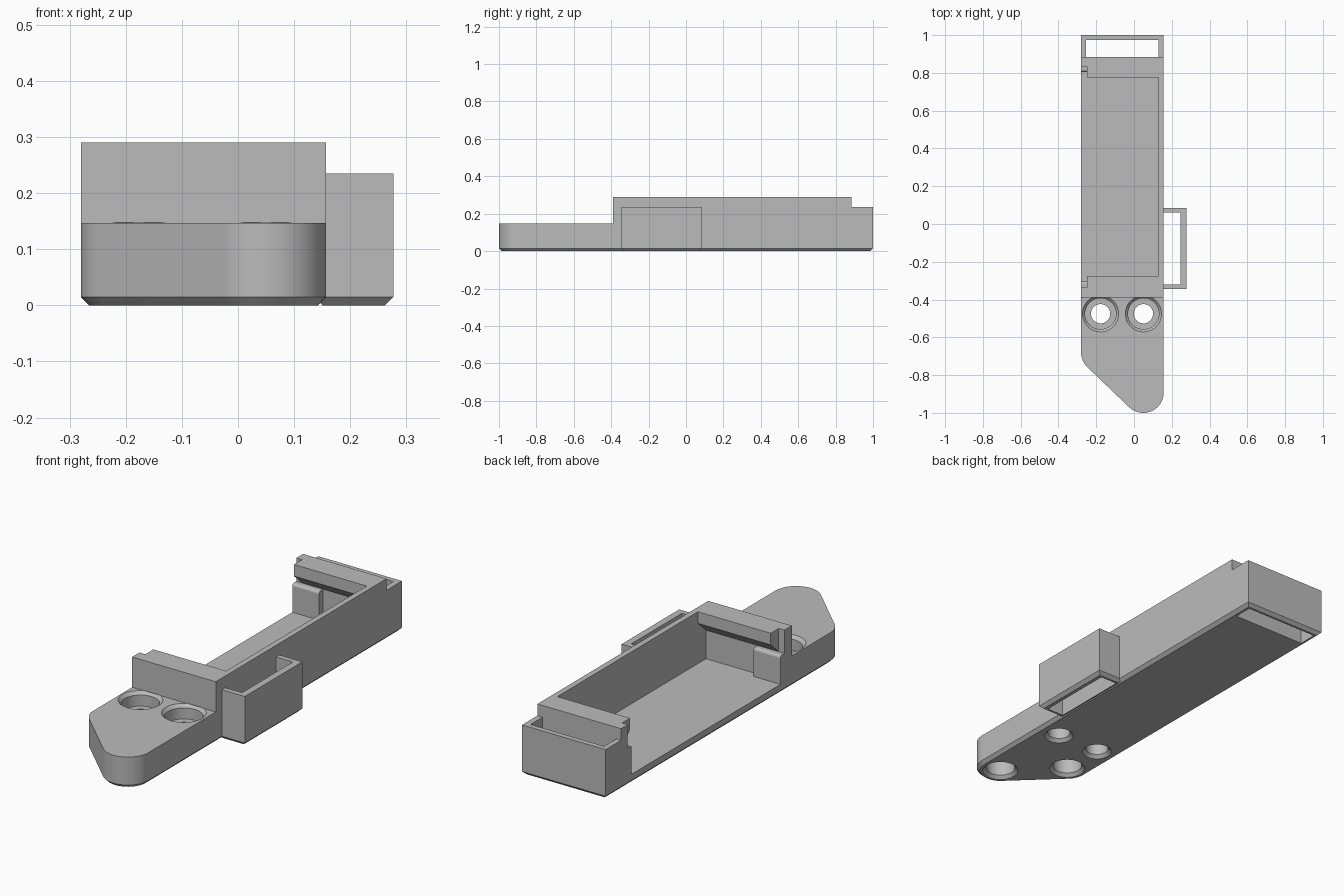
import bpy
from math import cos, sin, pi, radians
from mathutils import Vector

if "Cube" in bpy.data.objects:
    bpy.data.objects.remove(bpy.data.objects["Cube"])

grey = bpy.data.materials.new("plain grey")
grey.use_nodes = True
grey.diffuse_color = (0.5, 0.5, 0.5, 1)
grey.node_tree.nodes["Principled BSDF"].inputs["Base Color"].default_value = (0.5, 0.5, 0.5, 1)

L, R = -0.28, 0.157          # body sides
FRONT, BACK = -0.39, 0.885   # tray ends
CH = 0.015                   # bottom chamfer


def loft(name, rings):
    """Closed solid through rings of equal length."""
    n = len(rings[0])
    verts = [p for ring in rings for p in ring]
    faces = [tuple(reversed(range(n))), tuple(range(len(verts) - n, len(verts)))]
    for k in range(len(rings) - 1):
        for i in range(n):
            j = (i + 1) % n
            faces.append((k * n + i, k * n + j, k * n + n + j, k * n + n + i))
    mesh = bpy.data.meshes.new(name)
    mesh.from_pydata(verts, [], faces)
    mesh.materials.append(grey)
    obj = bpy.data.objects.new(name, mesh)
    bpy.context.collection.objects.link(obj)
    return obj


def inset(pts, d):
    """Offset a counter-clockwise convex outline inwards."""
    out = []
    for i, p in enumerate(pts):
        a = (p - pts[i - 1]).normalized()
        b = (pts[(i + 1) % len(pts)] - p).normalized()
        na, nb = Vector((-a.y, a.x)), Vector((-b.y, b.x))
        out.append(p + (na + nb) * d / (1 + na.dot(nb)))
    return out


def prism(name, pts, top):
    """Upright solid with a chamfered bottom edge."""
    pts = [Vector(p) for p in pts]
    rings = [(inset(pts, CH), 0), (pts, CH), (pts, top)]
    return loft(name, [[(p.x, p.y, z) for p in ring] for ring, z in rings])


def box(name, x0, x1, y0, y1, z0, z1):
    outline = [(x0, y0), (x1, y0), (x1, y1), (x0, y1)]
    return loft(name, [[(x, y, z) for x, y in outline] for z in (z0, z1)])


def bore(x, y, steps):
    """Round cutter from (radius, height) steps."""
    n = 48
    return loft("bore", [[(x + r * cos(2 * pi * i / n), y + r * sin(2 * pi * i / n), z)
                          for i in range(n)] for r, z in steps])


def combine(obj, other, operation="DIFFERENCE"):
    mod = obj.modifiers.new("boolean", "BOOLEAN")
    mod.operation, mod.object, mod.solver = operation, other, "EXACT"
    bpy.context.view_layer.update()
    mesh = bpy.data.meshes.new_from_object(obj.evaluated_get(bpy.context.evaluated_depsgraph_get()))
    obj.modifiers.clear()
    obj.data = mesh
    bpy.data.objects.remove(other)


def arc(cx, cy, r, a0, a1, n=20):
    return [(cx + r * cos(radians(a0 + (a1 - a0) * i / n)),
             cy + r * sin(radians(a0 + (a1 - a0) * i / n))) for i in range(n + 1)]


# Main body: rounded slanted nose and square back
rad = 0.108
nose = [(L + rad, -0.68), (R - rad, -1 + rad)]
outline = (arc(*nose[0], rad, 180, 226) + arc(*nose[1], rad, 226, 360)
           + [(R, 1), (L, 1)])
body = prism("holder_body", outline, 0.29)

# Lower the nose plate and the rear loop
combine(body, box("nose_cut", -1, 1, -2, FRONT, 0.147, 1))
combine(body, box("rear_cut", -1, 1, BACK, 2, 0.235, 1))
combine(body, box("rear_slot", L + 0.025, R - 0.027, BACK, 0.975, -1, 1))

# Side-open tray under overhanging lips
mid = 0.25
half = [(0.585, 0.045), (0.585, 0.18), (0.525, 0.235), (0.525, 0.4)]
profile = [(mid + y, z) for y, z in half] + [(mid - y, z) for y, z in reversed(half)]
combine(body, loft("tray_cut", [[(x, y, z) for y, z in profile] for x in (-0.5, 0.13)]))
combine(body, box("lip_end_cut", -0.5, -0.25, mid - 0.585, mid + 0.585, 0.045, 1))

# Screw holes with recessed heads
for x in (-0.177, 0.05):
    combine(body, bore(x, -0.475, [(0.081, -CH), (0.051, CH), (0.051, 0.08), (0.082, 0.08),
                                   (0.082, 0.132), (0.097, 0.148)]))

# Blind pockets under the nose
for x, y in nose:
    combine(body, bore(x, y, [(0.095, -CH), (0.066, CH), (0.066, 0.11)]))

# Side loop
loop = prism("side_loop", [(0.136, -0.345), (0.277, -0.345), (0.277, 0.085), (0.136, 0.085)], 0.235)
combine(loop, box("loop_slot", R, 0.245, -0.32, 0.06, -1, 1))
combine(body, loop, "UNION")

# Rounded retaining bumps on the tray end walls
for name, s in (("front_bump", -1), ("back_bump", 1)):
    y0, y1 = sorted((mid + s * 0.555, mid + s * 0.59))
    bump = box(name, L, -0.14, y0, y1, 0.04, 0.18)
    bevel = bump.modifiers.new("rounding", "BEVEL")
    bevel.width, bevel.segments = 0.012, 4
    weight = bump.data.attributes.new("bevel_weight_edge", "FLOAT", "EDGE")
    inner = mid + s * 0.555
    for e in bump.data.edges:
        ends = [bump.data.vertices[i].co for i in e.vertices]
        if all(abs(c.y - inner) < 0.001 and c.z > 0.1 for c in ends):
            weight.data[e.index].value = 1
    bevel.limit_method = "WEIGHT"

for obj in bpy.context.collection.objects:
    if obj.type == "MESH" and obj.data.materials and obj.data.materials[0] == grey:
        bpy.ops.object.select_all(action="DESELECT")
        obj.select_set(True)
        bpy.context.view_layer.objects.active = obj
        bpy.ops.object.shade_smooth_by_angle(angle=radians(25))
